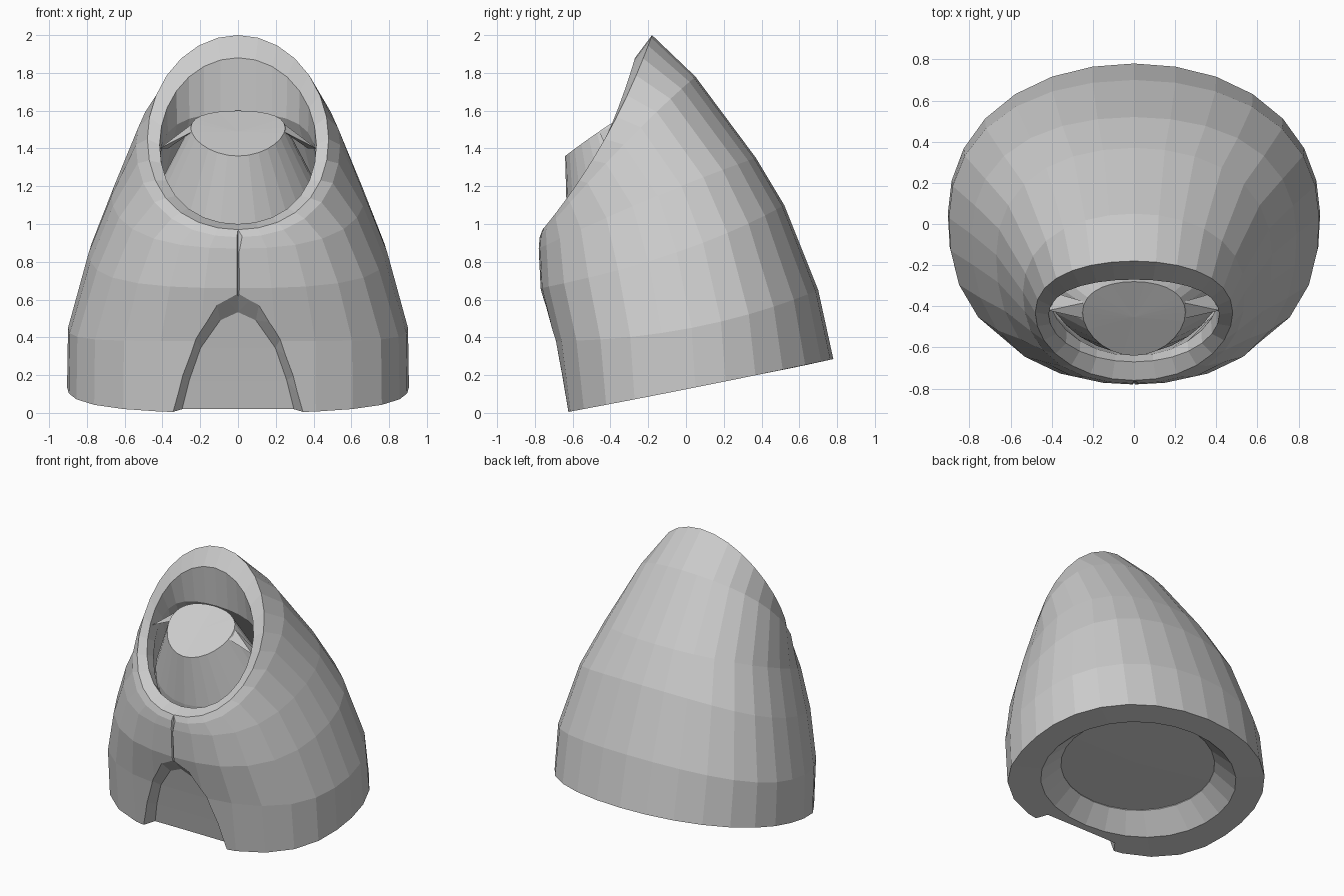
import bpy, bmesh, math
from mathutils import Vector

if "Cube" in bpy.data.objects:
    bpy.data.objects.remove(bpy.data.objects["Cube"])

SEG = 28


def ring(front, back, side, w, k=0.0):
    """Oval loop through a front, back and side (y, z) point with half width w.
    k squares off the shoulders of the oval, mostly on the front half."""
    pts = []
    for i in range(SEG):
        t = 2 * math.pi * i / SEG
        g = 1 + k * math.sin(2 * t) ** 2 * (1 if math.cos(t) > 0 else .3)
        c = math.cos(t) * g
        y, z = (s + (f - b) / 2 * c + ((f + b) / 2 - s) * c * c
                for f, b, s in zip(front, back, side))
        pts.append(Vector((w * math.sin(t) * g, y, z)))
    return pts


def loft(name, loops, closed=False, caps=False):
    bm = bmesh.new()
    rows = [[bm.verts.new(p) for p in loop] for loop in loops]
    pairs = list(zip(rows, rows[1:]))
    if closed:
        pairs.append((rows[-1], rows[0]))
    for a, b in pairs:
        n = len(a)
        for i in range(n):
            j = (i + 1) % n
            bm.faces.new((a[i], a[j], b[j], b[i]))
    if caps:
        for row in (rows[0], rows[-1]):
            face = bm.faces.new(row)
            bmesh.ops.poke(bm, faces=[face])
    bmesh.ops.recalc_face_normals(bm, faces=bm.faces[:])
    me = bpy.data.meshes.new(name)
    bm.to_mesh(me)
    bm.free()
    ob = bpy.data.objects.new(name, me)
    bpy.context.collection.objects.link(ob)
    return ob


def cut(target, cutter):
    m = target.modifiers.new(cutter.name, 'BOOLEAN')
    m.operation = 'DIFFERENCE'
    m.solver = 'EXACT'
    m.object = cutter
    cutter.hide_render = True
    cutter.hide_set(True)


# Hood: outside from hem to face opening, then back down the lining
hood = loft("hood", [ring(*r) for r in [
    ((-.65, .0), (.78, .285), (.05, .135), .905, .08),
    ((-.70, .38), (.70, .65), (.03, .45), .90, .08),
    ((-.77, .66), (.52, 1.10), (-.05, .85), .79, .08),
    ((-.78, .87), (.37, 1.35), (-.15, 1.15), .67, .07),
    ((-.775, .93), (.05, 1.78), (-.33, 1.42), .54, .05),
    ((-.76, .97), (-.18, 2.0), (-.43, 1.45), .48, .02),
    ((-.67, 1.0), (-.27, 1.88), (-.44, 1.42), .415, .02),
    ((-.64, .93), (-.25, 1.59), (-.36, 1.36), .41, .02),
    ((-.60, .60), (.20, 1.00), (-.05, .80), .60),
    ((-.42, .17), (.50, .36), (.04, .26), .56),
    ((-.51, .03), (.62, .25), (.05, .137), .71, .02),
]], closed=True)

# Arched recess at the front of the hem
half = [(.35, -.1), (.35, .0), (.30, .2), (.23, .4), (.11, .57)]
outline = half + [(0, .62)] + [(-x, z) for x, z in reversed(half)]


def notch_loop(depth, s):
    return [Vector((x * s, -.655 - .15 * z + .03 * (x / .35) ** 2 + depth, z * s))
            for x, z in outline]


notch = loft("notch_cutter",
             [notch_loop(-.10, 1.17), notch_loop(.075, .86)])
bm = bmesh.new()
bm.from_mesh(notch.data)
# Fill both ends in strips so the recess follows the curved cloth
bm.verts.ensure_lookup_table()
n = len(outline)
for base in (0, n):
    for i in range(n // 2 - 1):
        bm.faces.new([bm.verts[base + k] for k in (i, i + 1, n - 2 - i, n - 1 - i)])
    k = n // 2
    bm.faces.new([bm.verts[base + q] for q in (k - 1, k, k + 1)])
bmesh.ops.triangulate(bm, faces=bm.faces[:])
bmesh.ops.recalc_face_normals(bm, faces=bm.faces[:])
bm.to_mesh(notch.data)
bm.free()
cut(hood, notch)

# Thin seam running up from the recess, opening out at the rim
seam = loft("seam_cutter", [
    [Vector((x, y + dy, z)) for x, dy in ((-r, -.01), (0, .012), (r, -.01), (0, -.06))]
    for y, z, r in ((-.755, .55, .008), (-.782, .85, .012), (-.765, 1.05, .05))
], caps=True)
cut(hood, seam)

# Inner body filling the hood, with a slanted flat top
loft("inner_body", [ring(*r) for r in [
    ((-.43, .175), (.51, .365), (.04, .265), .57),
    ((-.57, .60), (.20, .95), (-.05, .78), .58),
    ((-.63, 1.0), (-.18, 1.38), (-.32, 1.18), .42),
    ((-.64, 1.36), (-.28, 1.60), (-.43, 1.51), .25),
]], caps=True)

# Folds bridging the body top to the sides of the opening
me = bpy.data.meshes.new("side_fold")
me.from_pydata([(.23, -.38, 1.54), (.415, -.42, 1.40), (.24, -.46, 1.49),
                (.37, -.34, 1.40)], [], [(0, 1, 2), (0, 3, 1), (0, 2, 3), (1, 3, 2)])
fold = bpy.data.objects.new("side_fold", me)
bpy.context.collection.objects.link(fold)
fold.modifiers.new("Mirror", 'MIRROR')
